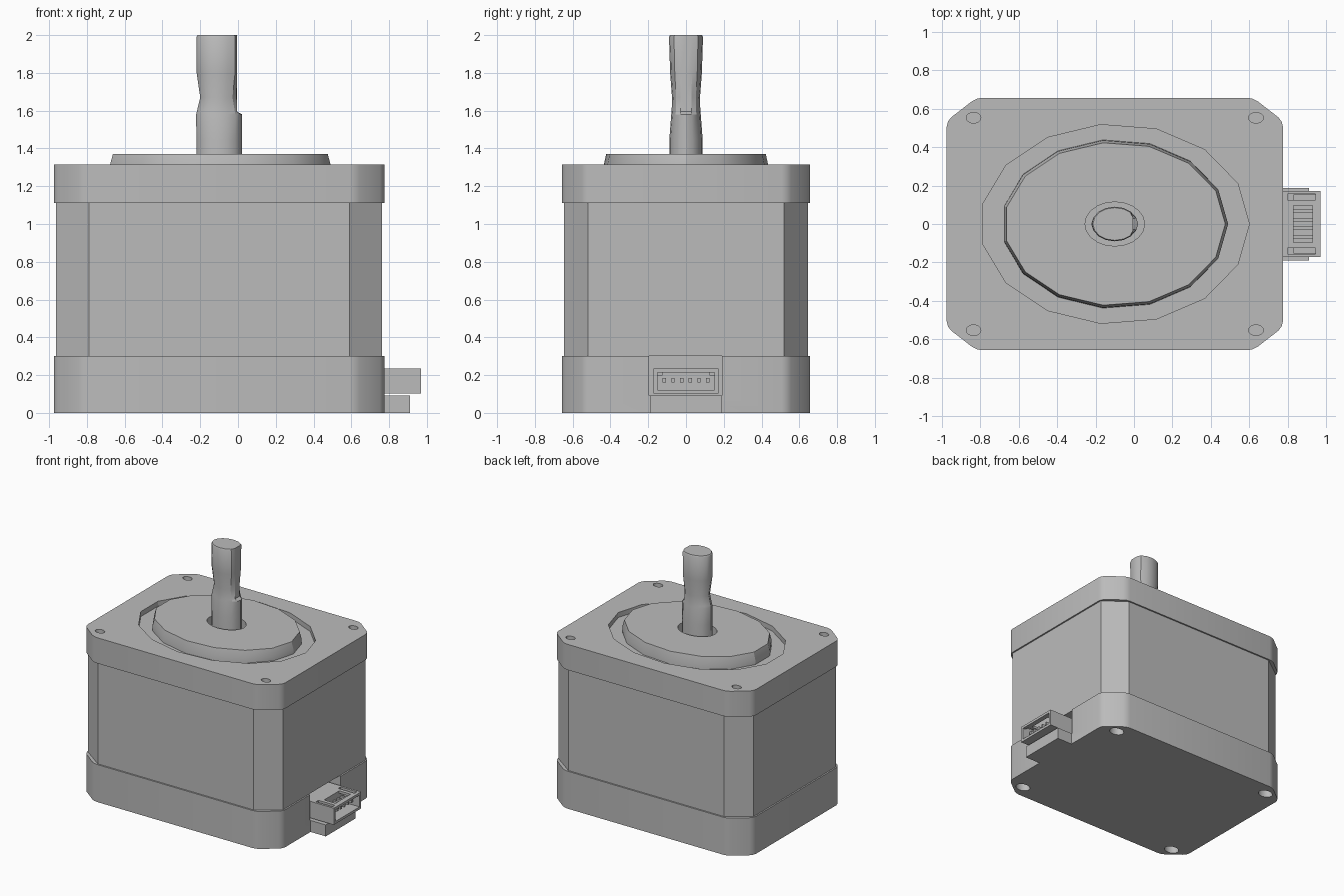
import bpy, bmesh
from math import cos, sin, tau, radians

if "Cube" in bpy.data.objects:
    bpy.data.objects.remove(bpy.data.objects["Cube"], do_unlink=True)

CX = -0.1  # axis of the motor

grey = bpy.data.materials.new("plain grey")
grey.use_nodes = True
grey.diffuse_color = (0.5, 0.5, 0.5, 1)
grey.node_tree.nodes["Principled BSDF"].inputs["Base Color"].default_value = (0.5, 0.5, 0.5, 1)


def loft(name, rings):
    """Closed solid through a stack of rings with equal point counts."""
    bm = bmesh.new()
    loops = [[bm.verts.new(p) for p in ring] for ring in rings]
    n = len(loops[0])
    for a, b in zip(loops, loops[1:]):
        for i in range(n):
            j = (i + 1) % n
            bm.faces.new((a[i], a[j], b[j], b[i]))
    bm.faces.new(loops[0][::-1])
    bm.faces.new(loops[-1])
    bmesh.ops.recalc_face_normals(bm, faces=bm.faces)
    mesh = bpy.data.meshes.new(name)
    bm.to_mesh(mesh)
    bm.free()
    mesh.materials.append(grey)
    ob = bpy.data.objects.new(name, mesh)
    bpy.context.collection.objects.link(ob)
    return ob


def ellipse(x, y, z, rx, ry, n):
    return [(x + rx * cos(tau * i / n), y + ry * sin(tau * i / n), z) for i in range(n)]


def tube(name, x, y, z0, z1, rx, ry, n=16):
    return loft(name, [ellipse(x, y, z, rx, ry, n) for z in (z0, z1)])


def box(name, x0, x1, y0, y1, z0, z1):
    return loft(name, [[(x0, y0, z), (x1, y0, z), (x1, y1, z), (x0, y1, z)] for z in (z0, z1)])


def chamfered_block(name, hx, hy, cx, cy, z0, z1):
    ring = [(hx, cy - hy), (hx, hy - cy), (hx - cx, hy), (cx - hx, hy),
            (-hx, hy - cy), (-hx, cy - hy), (cx - hx, -hy), (hx - cx, -hy)]
    return loft(name, [[(CX + x, y, z) for x, y in ring] for z in (z0, z1)])


def activate(ob):
    bpy.ops.object.select_all(action='DESELECT')
    ob.select_set(True)
    bpy.context.view_layer.objects.active = ob


def round_uprights(ob, width):
    bm = bmesh.new()
    bm.from_mesh(ob.data)
    uprights = [e for e in bm.edges if abs(e.verts[0].co.z - e.verts[1].co.z) > 0.1]
    bmesh.ops.bevel(bm, geom=uprights, offset=width, segments=2, profile=0.5, affect='EDGES')
    bm.to_mesh(ob.data)
    bm.free()


def cut(ob, cutters):
    for c in cutters:
        c.hide_render = True
        mod = ob.modifiers.new("cut", 'BOOLEAN')
        mod.operation = 'DIFFERENCE'
        mod.solver = 'EXACT'
        mod.object = c
        activate(ob)
        bpy.ops.object.modifier_apply(modifier=mod.name)
        bpy.data.objects.remove(c, do_unlink=True)


def corner_holes(z0, z1, rx, ry):
    return [tube("hole_cutter", CX + sx * 0.735, sy * 0.553, z0, z1, rx, ry)
            for sx in (-1, 1) for sy in (-1, 1)]


parts = []

# Laminated middle body
parts.append(chamfered_block("motor_body", 0.863, 0.645, 0.173, 0.125, 0.30, 1.11))

# Top end cap with screw holes and a round recess
top_cap = chamfered_block("top_cap", 0.875, 0.657, 0.155, 0.12, 1.11, 1.315)
round_uprights(top_cap, 0.03)
cut(top_cap, corner_holes(1.17, 1.4, 0.038, 0.028)
    + [tube("recess_cutter", CX, 0, 1.275, 1.4, 0.70, 0.52, 15),
       tube("shaft_cutter", CX, 0, 1.2, 1.4, 0.155, 0.115, 20)])
parts.append(top_cap)

# Bottom end cap with screw holes and a connector bay
bottom_cap = chamfered_block("bottom_cap", 0.875, 0.657, 0.155, 0.12, 0, 0.30)
round_uprights(bottom_cap, 0.03)
cut(bottom_cap, corner_holes(-0.1, 0.18, 0.06, 0.045)
    + [box("bay_cutter", 0.6, 0.9, -0.195, 0.19, 0.092, 0.4)])
parts.append(bottom_cap)

# Raised pilot disc around the shaft
disc = loft("pilot_disc", [ellipse(CX, 0, z, rx, ry, 15) for z, rx, ry in
                           ((1.275, 0.59, 0.44), (1.315, 0.59, 0.437), (1.37, 0.575, 0.425))])
cut(disc, [tube("shaft_cutter", CX, 0, 1.2, 1.5, 0.155, 0.115, 20)])
parts.append(disc)

# Shaft, waisted in the middle and flattened on its left side above z 1.59
rings = []
for z, rx, ry in ((1.19, 0.12, 0.088), (1.45, 0.12, 0.088), (1.58, 0.122, 0.078),
                  (1.595, 0.118, 0.076), (1.67, 0.1, 0.074), (1.8, 0.119, 0.084),
                  (1.99, 0.12, 0.09), (2.0, 0.114, 0.085)):
    ring = ellipse(CX, 0, z, rx, ry, 16)
    if z > 1.59:
        ring = [(min(x, -0.005), y, h) for x, y, h in ring]
    rings.append(ring)
parts.append(loft("shaft", rings))

# Plate below the connector
parts.append(box("connector_plate", 0.7, 0.91, -0.19, 0.187, 0, 0.092))

# Connector housing, hollow from the left side, open above the pins
housing = box("connector_housing", 0.62, 0.97, -0.173, 0.173, 0.102, 0.235)
cut(housing, [box("cavity_cutter", 0.83, 1.1, -0.152, 0.152, 0.122, 0.215),
              box("window_cutter", 0.83, 0.93, -0.095, 0.095, 0.2, 0.3)]
    + [box("slot_cutter", 0.8, 0.945, s * 0.14 - 0.015, s * 0.14 + 0.015, 0.2, 0.3)
       for s in (-1, 1)])
parts.append(housing)

# Six contact pins
for i in range(6):
    y = (i - 2.5) * 0.046
    parts.append(box(f"pin_{i + 1}", 0.8, 0.93, y - 0.009, y + 0.009, 0.16, 0.186))

for ob in parts:
    activate(ob)
    bpy.ops.object.shade_smooth_by_angle(angle=radians(30))
